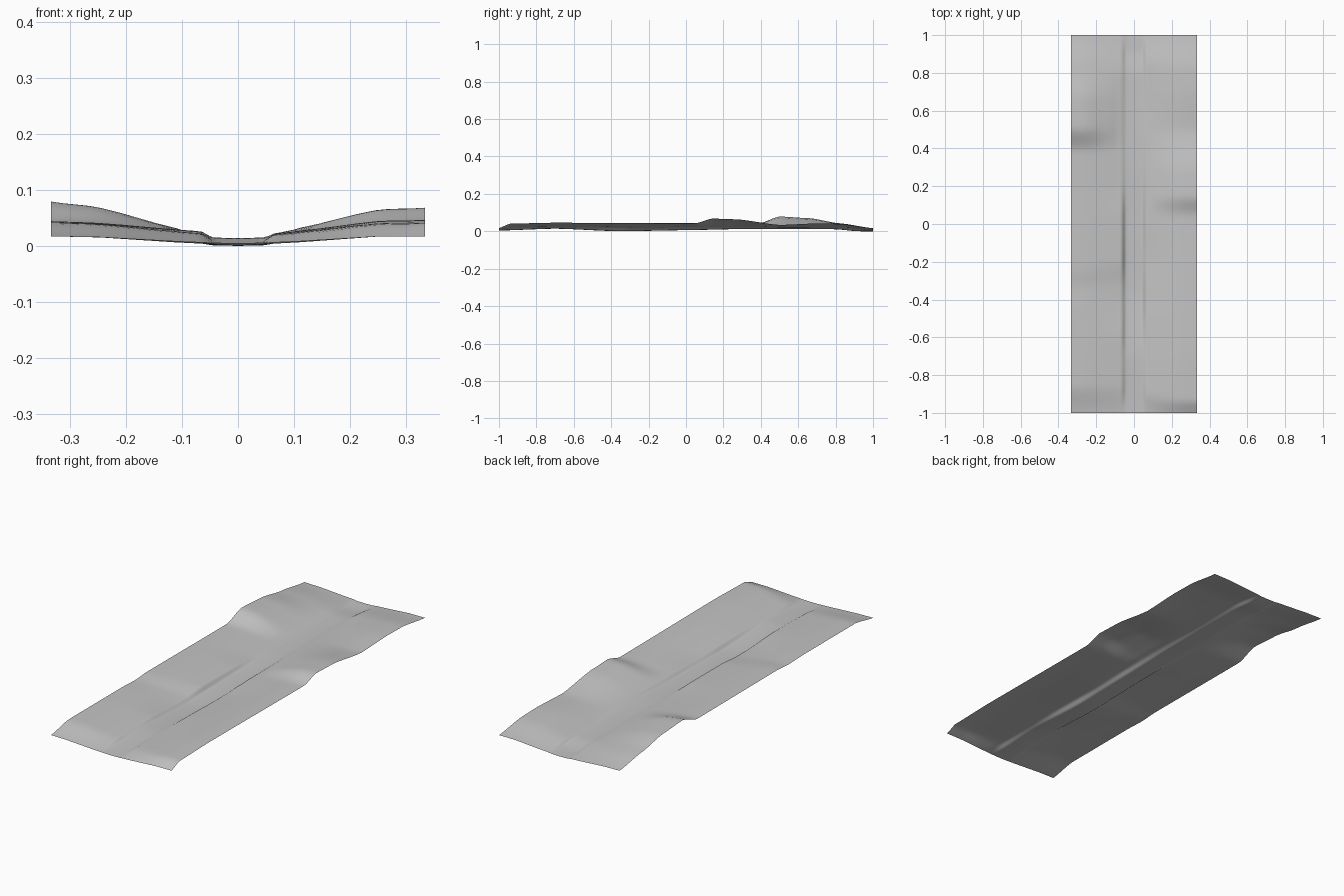
import bpy
import bmesh
from math import radians

cube = bpy.data.objects.get("Cube")
if cube:
    bpy.data.objects.remove(cube, do_unlink=True)

HALF_WIDTH = 0.333
ROWS = 100
STEPS_PER_BAND = 4

# Height profiles along the length, as (y, z) pairs
channel_floor = [(-1, .004), (-.7, .014), (-.35, 0), (0, .006),
                 (.3, .012), (.8, .011), (.92, 0), (1, 0)]
left_bank = [(-1, .006), (-.86, .022), (-.6, .026), (-.4, .016), (-.32, .016),
             (-.2, .026), (.05, .026), (.2, .02), (.8, .02), (1, .004)]
right_bank = [(-1, .006), (-.9, .02), (-.5, .022), (-.2, .016), (0, .022),
              (.3, .022), (.6, .018), (.85, .02), (1, .004)]
left_edge = [(-1, .017), (-.86, .042), (-.45, .042), (-.33, .038), (-.25, .044),
             (.39, .042), (.5, .079), (.66, .07), (.82, .043), (1, .017)]
right_edge = [(-1, .017), (-.94, .041), (-.7, .046), (.05, .042), (.14, .068),
              (.27, .064), (.5, .034), (.7, .042), (.82, .04), (1, .017)]


def height(profile, y):
    """Read a profile at y, easing gently between its points."""
    for (y0, z0), (y1, z1) in zip(profile, profile[1:]):
        if y <= y1:
            t = (y - y0) / (y1 - y0)
            eased = t * t * (3 - 2 * t)
            return z0 + (z1 - z0) * (t + eased) / 2
    return profile[-1][1]


def half_section(y, bank, edge, side, fullness):
    """Points from the channel floor out to one long edge."""
    floor = height(channel_floor, y)
    foot = height(bank, y)
    rim = height(edge, y)
    crest = foot + (rim - foot) * fullness
    shoulder = foot + (crest - foot) * .2
    points = [(.045, floor + .001), (.064, foot), (.11, shoulder),
              (.245, crest), (HALF_WIDTH, rim)]
    return [(side * x, z) for x, z in points]


def cross_section(y):
    """Whole section from the right edge to the left edge, subdivided."""
    minus_side = half_section(y, left_bank, left_edge, -1, .85)
    plus_side = half_section(y, right_bank, right_edge, 1, .95)
    corners = minus_side[::-1] + [(0, height(channel_floor, y))] + plus_side
    section = [corners[0]]
    for (x0, z0), (x1, z1) in zip(corners, corners[1:]):
        for step in range(1, STEPS_PER_BAND + 1):
            t = step / STEPS_PER_BAND
            section.append((x0 + (x1 - x0) * t, z0 + (z1 - z0) * t))
    return section


# Ground sheet lofted through the cross sections
bm = bmesh.new()
previous = None
for row in range(ROWS + 1):
    y = -1 + 2 * row / ROWS
    current = [bm.verts.new((x, y, z)) for x, z in cross_section(y)]
    if previous:
        for i in range(len(current) - 1):
            bm.faces.new((previous[i], previous[i + 1], current[i + 1], current[i]))
    previous = current

# Soften the creases between bands, keeping the outline in place
inner = [v for v in bm.verts if not v.is_boundary]
for _ in range(2):
    bmesh.ops.smooth_vert(bm, verts=inner, factor=.5, use_axis_z=True)

mesh = bpy.data.meshes.new("ground_sheet")
bm.to_mesh(mesh)
bm.free()
ground = bpy.data.objects.new("ground_sheet", mesh)
bpy.context.collection.objects.link(ground)

# Plain grey material
grey = bpy.data.materials.new("plain_grey")
grey.use_nodes = True
colour = (.55, .55, .55, 1)
grey.diffuse_color = colour
grey.node_tree.nodes["Principled BSDF"].inputs["Base Color"].default_value = colour
mesh.materials.append(grey)

# Smooth shading
bpy.ops.object.select_all(action="DESELECT")
ground.select_set(True)
bpy.context.view_layer.objects.active = ground
bpy.ops.object.shade_smooth_by_angle(angle=radians(60))
